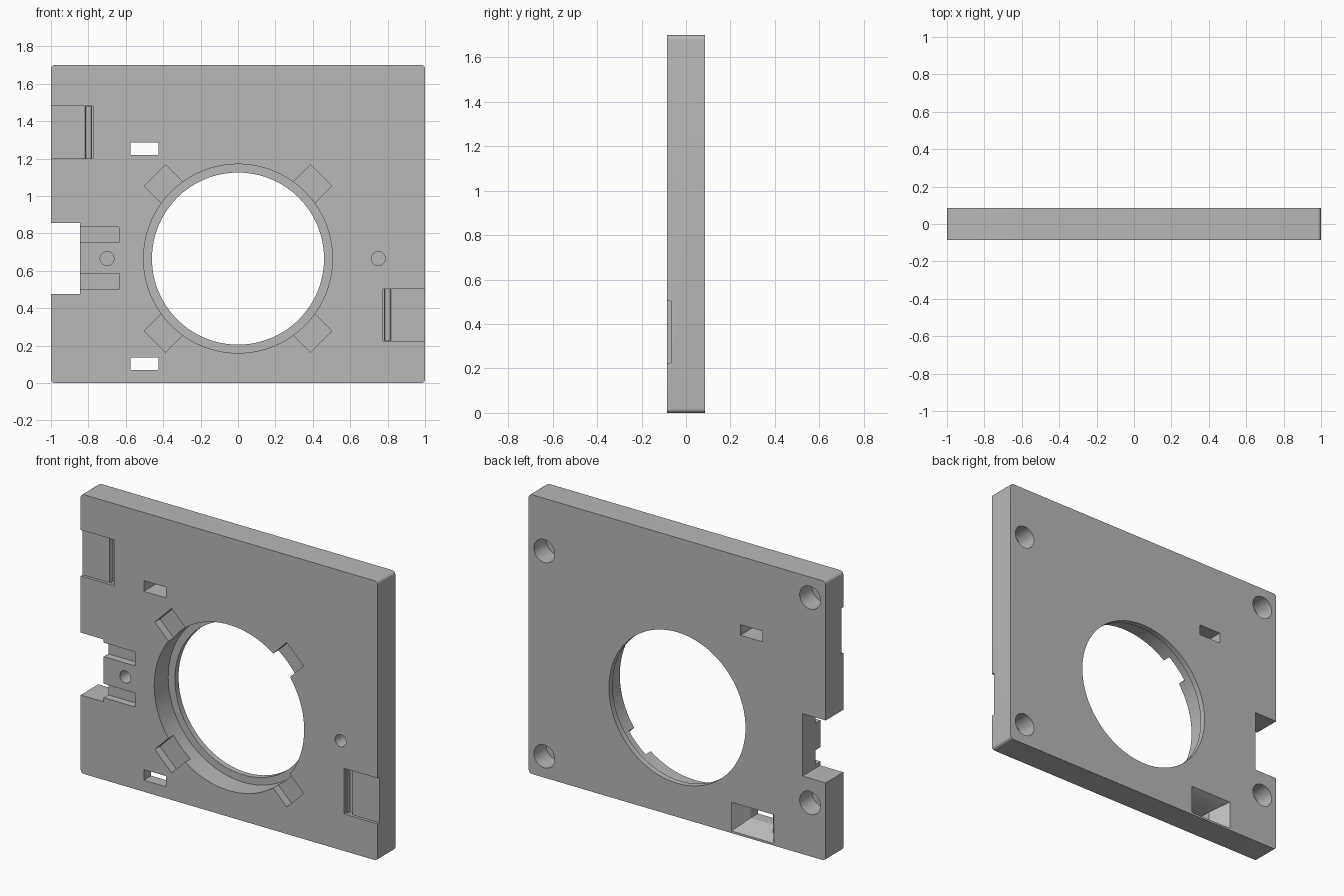
import bpy
import bmesh
from math import sin, cos, pi, radians

if "Cube" in bpy.data.objects:
    bpy.data.objects.remove(bpy.data.objects["Cube"], do_unlink=True)

FRONT, BACK = -0.085, 0.085
OVER = 0.03                      # how far cutters poke out of the plate
CZ = 0.665                       # height of the main opening's centre

grey = bpy.data.materials.new("plain grey")
grey.use_nodes = True
colour = (0.48, 0.48, 0.48, 1)
grey.diffuse_color = colour
grey.node_tree.nodes["Principled BSDF"].inputs["Base Color"].default_value = colour


def rect(x0, x1, z0, z1):
    return [(x0, z0), (x1, z0), (x1, z1), (x0, z1)]


def circle(x, z, r, n=48):
    return [(x + r * cos(2 * pi * i / n), z + r * sin(2 * pi * i / n)) for i in range(n)]


def rounded_rect(x0, x1, z0, z1, r, steps=6):
    pts = []
    corners = [(x1 - r, z1 - r), (x0 + r, z1 - r), (x0 + r, z0 + r), (x1 - r, z0 + r)]
    for k, (cx, cz) in enumerate(corners):
        for i in range(steps + 1):
            a = pi / 2 * (k + i / steps)
            pts.append((cx + r * cos(a), cz + r * sin(a)))
    return pts


def loft(name, profile, y0, y1, end_profile=None):
    """Solid between a profile at y0 and one at y1."""
    bm = bmesh.new()
    a = [bm.verts.new((x, y0, z)) for x, z in profile]
    b = [bm.verts.new((x, y1, z)) for x, z in (end_profile or profile)]
    bm.faces.new(a)
    bm.faces.new(b[::-1])
    for i in range(len(a)):
        j = (i + 1) % len(a)
        bm.faces.new((a[i], b[i], b[j], a[j]))
    bmesh.ops.recalc_face_normals(bm, faces=bm.faces)
    mesh = bpy.data.meshes.new(name)
    bm.to_mesh(mesh)
    bm.free()
    mesh.materials.append(grey)
    obj = bpy.data.objects.new(name, mesh)
    bpy.context.collection.objects.link(obj)
    return obj


plate = loft("mounting_plate", rounded_rect(-1, 1, 0, 1.7, 0.02), FRONT, BACK)
bpy.context.view_layer.objects.active = plate
plate.select_set(True)


def cut(profile, y0, y1, end_profile=None):
    cutter = loft("cutter", profile, y0, y1, end_profile)
    cutter.hide_render = True
    mod = plate.modifiers.new("cut", 'BOOLEAN')
    mod.operation = 'DIFFERENCE'
    mod.solver = 'EXACT'
    mod.object = cutter
    bpy.ops.object.modifier_apply(modifier=mod.name)
    bpy.data.objects.remove(cutter, do_unlink=True)


def cut_front(profile, depth):
    cut(profile, FRONT - OVER, FRONT + depth)


def cut_through(profile):
    cut(profile, FRONT - OVER, BACK + OVER)


# Main opening: stepped bore with a thin ledge at the back
cut_front(circle(0, CZ, 0.505, 128), 0.135)
cut_through(circle(0, CZ, 0.46, 128))

# Four diagonal key slots around the bore
for k in range(4):
    a = pi / 4 + k * pi / 2
    slot = [(r * cos(a) - w * sin(a), CZ + r * sin(a) + w * cos(a))
            for r, w in ((0.4, -0.08), (0.628, -0.08), (0.628, 0.08), (0.4, 0.08))]
    cut_front(slot, 0.05)

# Side notch with two shallow channels
cut_through(rect(-1.1, -0.845, 0.475, 0.855))
for z in (0.5, 0.75):
    cut_front(rect(-0.9, -0.635, z, z + 0.085), 0.045)

# Small blind pin holes
for x in (-0.7, 0.75):
    cut_front(circle(x, CZ, 0.037, 32), 0.1)

# Two rectangular windows, the lower one flared at the back
for z in (0.07, 1.22):
    cut_through(rect(-0.575, -0.425, z, z + 0.065))
flare = 1.3
cut(rect(-0.574, -0.426, 0.071, 0.134), BACK - 0.1, BACK + 0.1 * (flare - 1),
    rect(-0.505 - 0.13 * flare, -0.505 + 0.12 * flare,
         0.1025 - 0.0825 * flare, 0.1025 + 0.0775 * flare))

# Edge pockets on opposite sides, each with a deeper sloped catch groove
for s, z0, z1 in ((-1, 1.2, 1.48), (1, 0.225, 0.503)):
    cut_front(rect(*sorted((s * 0.775, s * 1.1)), z0, z1), 0.018)
    cut(rect(*sorted((s * 0.776, s * 0.83)), z0 + 0.001, z1 - 0.001), FRONT - OVER,
        FRONT + 0.04, rect(*sorted((s * 0.785, s * 0.812)), z0 + 0.001, z1 - 0.001))

# Blind fixing holes in the back
for x, z in ((0.895, 1.38), (0.895, 0.13), (-0.895, 1.575), (-0.895, 0.325)):
    cut(circle(x, z, 0.07), BACK - 0.12, BACK + OVER)

bpy.ops.object.shade_smooth_by_angle(angle=radians(30))
